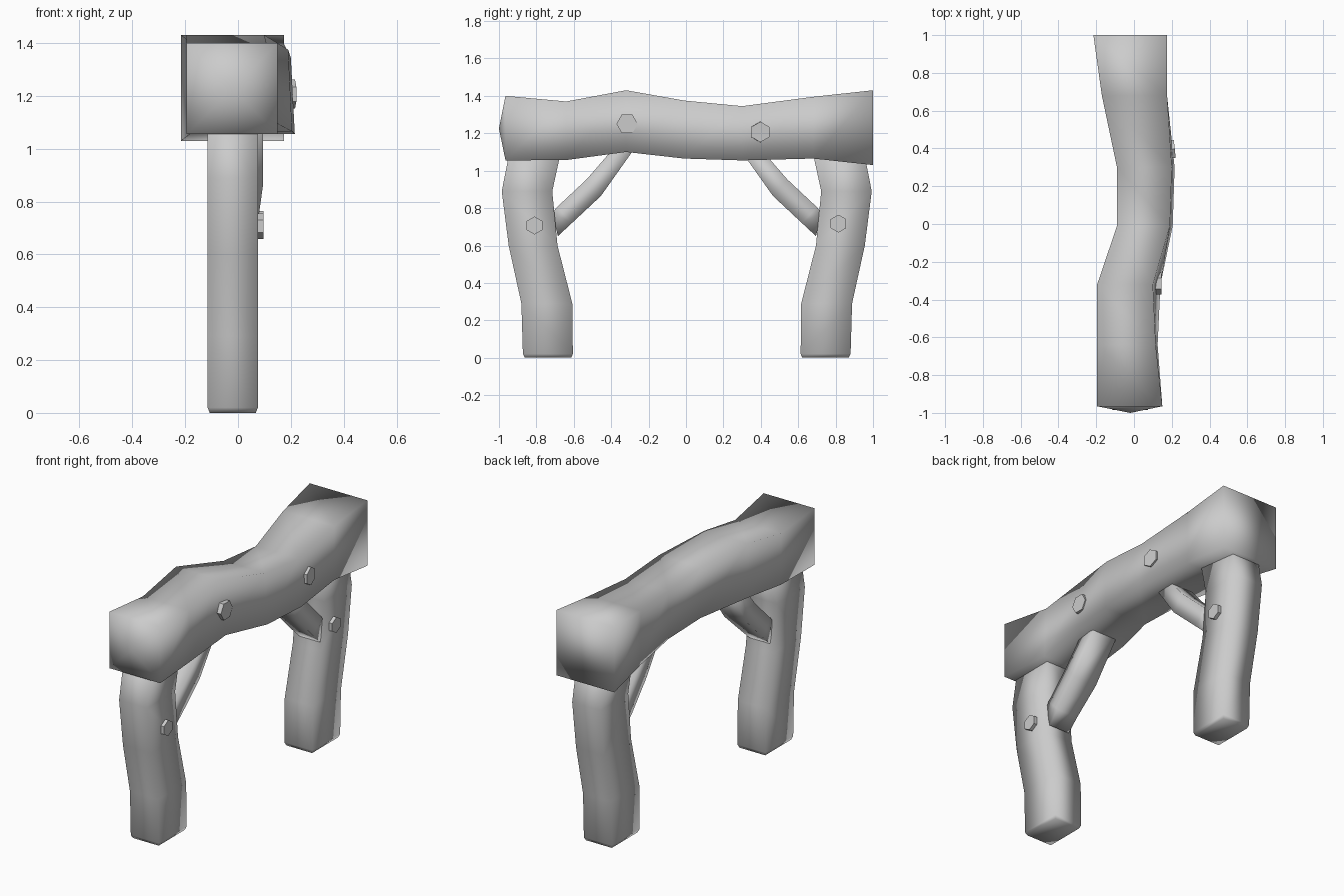
import bpy, bmesh, math
from mathutils import Matrix

if "Cube" in bpy.data.objects:
    bpy.data.objects.remove(bpy.data.objects["Cube"])


def loft(name, rings, tip=None):
    """Skin a list of four-point rings; an optional tip point closes the start."""
    bm = bmesh.new()
    loops = [[bm.verts.new(p) for p in ring] for ring in rings]
    for a, b in zip(loops, loops[1:]):
        for i in range(4):
            j = (i + 1) % 4
            bm.faces.new((a[i], a[j], b[j], b[i]))
    if tip:
        t = bm.verts.new(tip)
        for i in range(4):
            bm.faces.new((t, loops[0][(i + 1) % 4], loops[0][i]))
    else:
        bm.faces.new(loops[0][::-1])
    bm.faces.new(loops[-1])
    bmesh.ops.recalc_face_normals(bm, faces=bm.faces)
    me = bpy.data.meshes.new(name)
    bm.to_mesh(me)
    bm.free()
    me.shade_smooth()
    ob = bpy.data.objects.new(name, me)
    bpy.context.collection.objects.link(ob)
    return ob


def bolt(name, x, y, z, r, depth, spin, tilt=0):
    """Hexagonal bolt head facing +x, its outer face at x."""
    bm = bmesh.new()
    bmesh.ops.create_cone(bm, cap_ends=True, segments=6, radius1=r, radius2=r, depth=depth)
    me = bpy.data.meshes.new(name)
    bm.to_mesh(me)
    bm.free()
    ob = bpy.data.objects.new(name, me)
    bpy.context.collection.objects.link(ob)
    ob.matrix_world = (Matrix.Translation((x - depth / 2, y, z))
                       @ Matrix.Rotation(tilt, 4, 'Z')
                       @ Matrix.Rotation(math.pi / 2, 4, 'Y')
                       @ Matrix.Rotation(spin, 4, 'Z'))


# Crooked top beam: y, left x, right x at top, right x at bottom, bottom z, top z
sections = [
    (-0.965, -0.195, 0.15, 0.15, 1.055, 1.40),
    (-0.64, -0.195, 0.115, 0.125, 1.057, 1.37),
    (-0.32, -0.195, 0.10, 0.14, 1.10, 1.43),
    (-0.01, -0.09, 0.19, 0.205, 1.065, 1.375),
    (0.30, -0.09, 0.20, 0.215, 1.055, 1.345),
    (0.68, -0.17, 0.175, 0.175, 1.065, 1.395),
    (1.00, -0.215, 0.175, 0.175, 1.03, 1.43),
]
loft("top_beam",
     [[(l, y, b), (rb, y, b), (rt, y, t), (l, y, t)] for y, l, rt, rb, b, t in sections],
     tip=(-0.02, -1.0, 1.225))

# Bent legs, mirrored front to back: z, inner y, outer y, edge inset
leg_profile = [
    (0.0, 0.605, 0.870, 0.008),
    (0.02, 0.605, 0.872, 0.0),
    (0.29, 0.608, 0.880, 0.0),
    (0.60, 0.687, 0.948, 0.0),
    (0.89, 0.715, 0.985, 0.0),
    (1.12, 0.665, 0.940, 0.0),
]
for name, s in (("front_leg", -1), ("back_leg", 1)):
    o = 0.008 if s > 0 else 0.0
    loft(name, [[(-0.115 + c, s * (a + c) + o, z), (0.075 - c, s * (a + c) + o, z),
                 (0.075 - c, s * (b - c) + o, z), (-0.115 + c, s * (b - c) + o, z)]
                for z, a, b, c in leg_profile])

# Curved braces: upper edge (y, z), lower edge (y, z)
brace_profile = [
    ((0.715, 0.775), (0.685, 0.65)),
    ((0.69, 0.805), (0.61, 0.72)),
    ((0.53, 0.955), (0.455, 0.865)),
    ((0.37, 1.14), (0.26, 1.14)),
]
brace_x = {
    "front_brace": (-1, 0.0, [(-0.09, 0.05), (-0.09, 0.055), (-0.10, 0.06), (-0.11, 0.06)]),
    "back_brace": (1, 0.01, [(-0.07, 0.07), (-0.07, 0.075), (-0.055, 0.095), (-0.05, 0.095)]),
}
for name, (s, o, xs) in brace_x.items():
    loft(name, [[(l, s * u[0] + o, u[1]), (r, s * u[0] + o, u[1]),
                 (r, s * d[0] + o, d[1]), (l, s * d[0] + o, d[1])]
                for (u, d), (l, r) in zip(brace_profile, xs)])

# Hexagonal bolt heads
bolt("front_leg_bolt", 0.096, -0.81, 0.707, 0.048, 0.05, math.pi / 2)
bolt("back_leg_bolt", 0.096, 0.815, 0.717, 0.048, 0.05, math.pi / 2)
bolt("front_beam_bolt", 0.145, -0.315, 1.25, 0.057, 0.06, 0)
bolt("back_beam_bolt", 0.216, 0.395, 1.207, 0.055, 0.06, math.pi / 2, math.radians(6))
